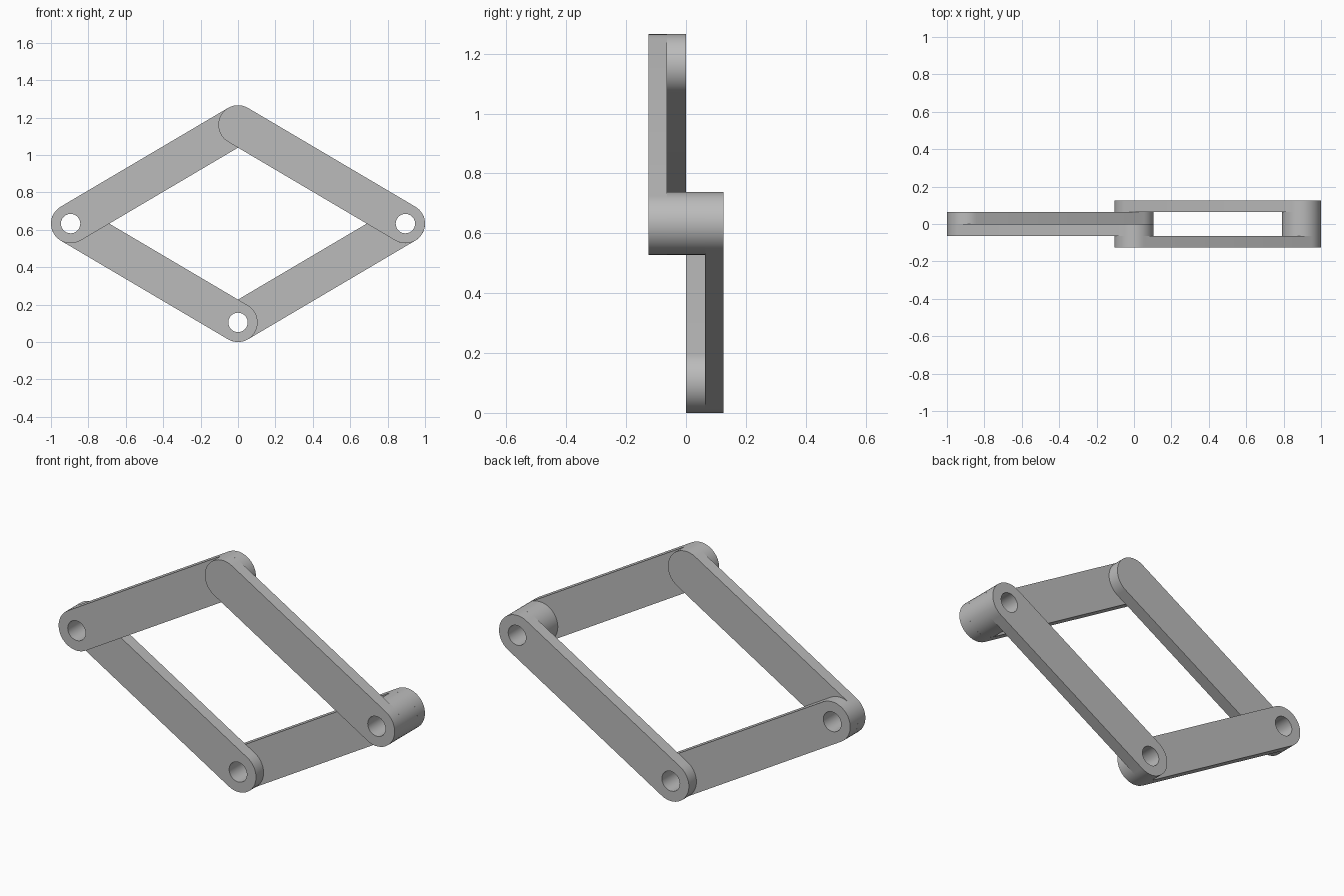
import bpy, bmesh, math
from mathutils import Vector

if "Cube" in bpy.data.objects:
    bpy.data.objects.remove(bpy.data.objects["Cube"], do_unlink=True)

grey = bpy.data.materials.new("plain grey")
grey.use_nodes = True
colour = (0.5, 0.5, 0.5, 1)
grey.diffuse_color = colour
grey.node_tree.nodes["Principled BSDF"].inputs["Base Color"].default_value = colour

RADIUS, HOLE, THICK = 0.105, 0.052, 0.063
LEFT, RIGHT = Vector((-0.895, 0.633)), Vector((0.895, 0.633))
TOP, BOTTOM = Vector((0, 1.161)), Vector((0, 0.105))


def arc(centre, radius, start, sweep, steps):
    return [centre + radius * Vector((math.cos(start + sweep * i / steps),
                                      math.sin(start + sweep * i / steps)))
            for i in range(steps + 1)]


def circle(centre, radius, steps):
    return arc(centre, radius, 0, 2 * math.pi, steps)[:-1]


def plate(name, outline, holes, y, depth):
    """Flat outline in the xz plane with round holes, extruded along y."""
    bm = bmesh.new()
    edges = []
    for loop in [outline] + [circle(h, HOLE, 24) for h in holes]:
        verts = [bm.verts.new((p.x, y, p.y)) for p in loop]
        edges += [bm.edges.new((v, verts[i - 1])) for i, v in enumerate(verts)]
    bmesh.ops.triangle_fill(bm, edges=edges, use_beauty=True)
    result = bmesh.ops.extrude_face_region(bm, geom=bm.faces[:], use_keep_orig=True)
    moved = [g for g in result["geom"] if isinstance(g, bmesh.types.BMVert)]
    bmesh.ops.translate(bm, verts=moved, vec=(0, depth, 0))
    bmesh.ops.recalc_face_normals(bm, faces=bm.faces)
    mesh = bpy.data.meshes.new(name)
    bm.to_mesh(mesh)
    bm.free()
    mesh.materials.append(grey)
    obj = bpy.data.objects.new(name, mesh)
    bpy.context.collection.objects.link(obj)
    bpy.ops.object.select_all(action="DESELECT")
    obj.select_set(True)
    bpy.context.view_layer.objects.active = obj
    bpy.ops.object.shade_smooth_by_angle(angle=math.radians(35))


def link(name, a, b, holes, layer):
    """Round-ended bar between two pivots, in one of four layers."""
    d = b - a
    angle = math.atan2(d.y, d.x)
    outline = (arc(b, RADIUS, angle - math.pi / 2, math.pi, 20)
               + arc(a, RADIUS, angle + math.pi / 2, math.pi, 20))
    plate(name, outline, holes, layer * THICK, THICK)


# Four bars, front layer to back layer; the top pivot is solid
link("upper_left_side_bar", TOP, RIGHT, [RIGHT], -2)
link("upper_right_side_bar", LEFT, TOP, [LEFT], -1)
link("lower_right_side_bar", LEFT, BOTTOM, [LEFT, BOTTOM], 0)
link("lower_left_side_bar", BOTTOM, RIGHT, [BOTTOM, RIGHT], 1)

# Hollow spacer between the front and back bars
plate("pivot_spacer", circle(RIGHT, RADIUS, 40), [RIGHT], -THICK, 2 * THICK)
